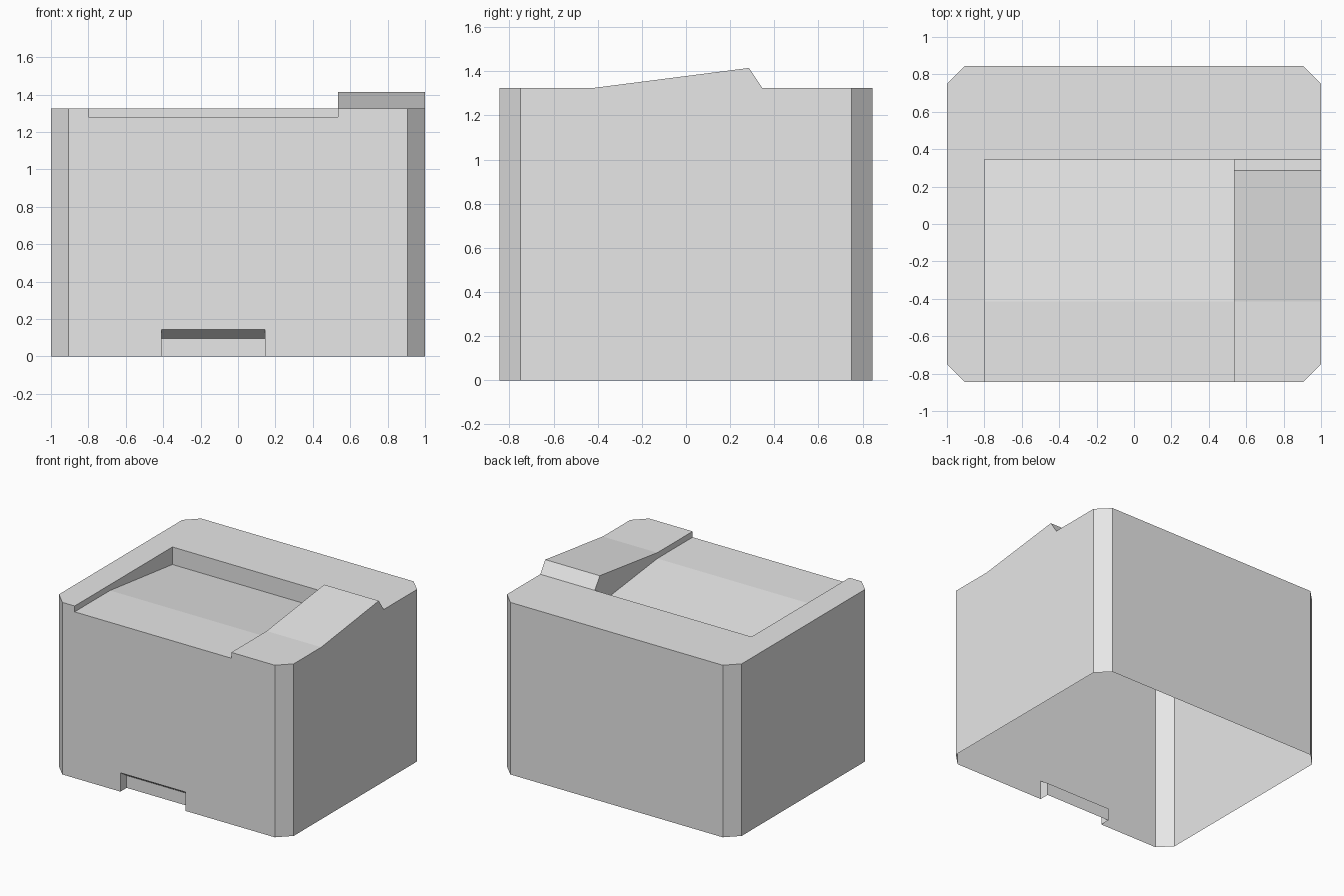
import bpy, bmesh
from mathutils import Vector

cube = bpy.data.objects.get("Cube")
if cube:
    bpy.data.objects.remove(cube, do_unlink=True)

grey = bpy.data.materials.new("light_grey_plastic")
grey.use_nodes = True
colour = (0.8, 0.8, 0.8, 1)
grey.diffuse_color = colour
grey.node_tree.nodes["Principled BSDF"].inputs["Base Color"].default_value = colour


def prism(name, base, along):
    """Extrude a flat outline along a vector into a closed solid."""
    bm = bmesh.new()
    face = bm.faces.new([bm.verts.new(p) for p in base])
    moved = bmesh.ops.extrude_face_region(bm, geom=[face], use_keep_orig=True)
    new = [v for v in moved["geom"] if isinstance(v, bmesh.types.BMVert)]
    bmesh.ops.translate(bm, verts=new, vec=Vector(along))
    bmesh.ops.recalc_face_normals(bm, faces=bm.faces)
    mesh = bpy.data.meshes.new(name)
    bm.to_mesh(mesh)
    bm.free()
    mesh.materials.append(grey)
    obj = bpy.data.objects.new(name, mesh)
    bpy.context.collection.objects.link(obj)
    return obj


def side_prism(name, x0, x1, profile):
    return prism(name, [(x0, y, z) for y, z in profile], (x1 - x0, 0, 0))


X, Y, CHAMFER, ROOF, PEAK = 1.0, 0.845, 0.095, 1.325, 1.415
TRAY_LEFT, TRAY_RIGHT, TRAY_BACK = -0.8, 0.535, 0.345

# Housing: chamfered block, tall enough to include the control panel
corner = [(X, Y - CHAMFER), (X - CHAMFER, Y)]
outline = []
for sx, sy in ((1, 1), (-1, 1), (-1, -1), (1, -1)):
    pts = [(sx * x, sy * y, 0) for x, y in corner]
    outline += pts if sx * sy > 0 else pts[::-1]
body = prism("printer_housing", outline, (0, 0, 1.6))

cutters = [
    # Space above the roof and the wedge-shaped control panel
    side_prism("panel_cutter", -1.5, 1.5, [
        (-1.5, ROOF), (-0.415, ROOF), (0.285, PEAK), (TRAY_BACK, ROOF),
        (1.5, ROOF), (1.5, 2), (-1.5, 2)]),
    side_prism("roof_cutter", -1.5, TRAY_RIGHT, [
        (-1.5, ROOF), (1.5, ROOF), (1.5, 2), (-1.5, 2)]),
    # Paper tray, sloping down to the back
    side_prism("tray_cutter", TRAY_LEFT, TRAY_RIGHT, [
        (-1.5, 1.28), (-0.415, 1.28), (TRAY_BACK, 1.19),
        (TRAY_BACK, 1.7), (-1.5, 1.7)]),
    # Finger grip with a sloped ceiling
    side_prism("grip_cutter", -0.41, 0.145, [
        (-1, -0.2), (-Y + 0.076, -0.2), (-Y + 0.076, 0.095),
        (-Y, 0.145), (-1, 0.145)]),
]
for cutter in cutters:
    cutter.hide_render = True
    mod = body.modifiers.new(cutter.name, "BOOLEAN")
    mod.operation = "DIFFERENCE"
    mod.solver = "EXACT"
    mod.object = cutter

# Bake the cuts and drop the cutters
graph = bpy.context.evaluated_depsgraph_get()
baked = bpy.data.meshes.new_from_object(body.evaluated_get(graph))
body.modifiers.clear()
body.data = baked
for cutter in cutters:
    bpy.data.objects.remove(cutter, do_unlink=True)

# Open underside, clean flat faces
bm = bmesh.new()
bm.from_mesh(baked)
bmesh.ops.remove_doubles(bm, verts=bm.verts, dist=0.0005)
floor = [f for f in bm.faces if all(v.co.z < 0.001 for v in f.verts)]
bmesh.ops.delete(bm, geom=floor, context="FACES")
bmesh.ops.dissolve_limit(bm, angle_limit=0.01, verts=bm.verts, edges=bm.edges)
bm.to_mesh(baked)
bm.free()
